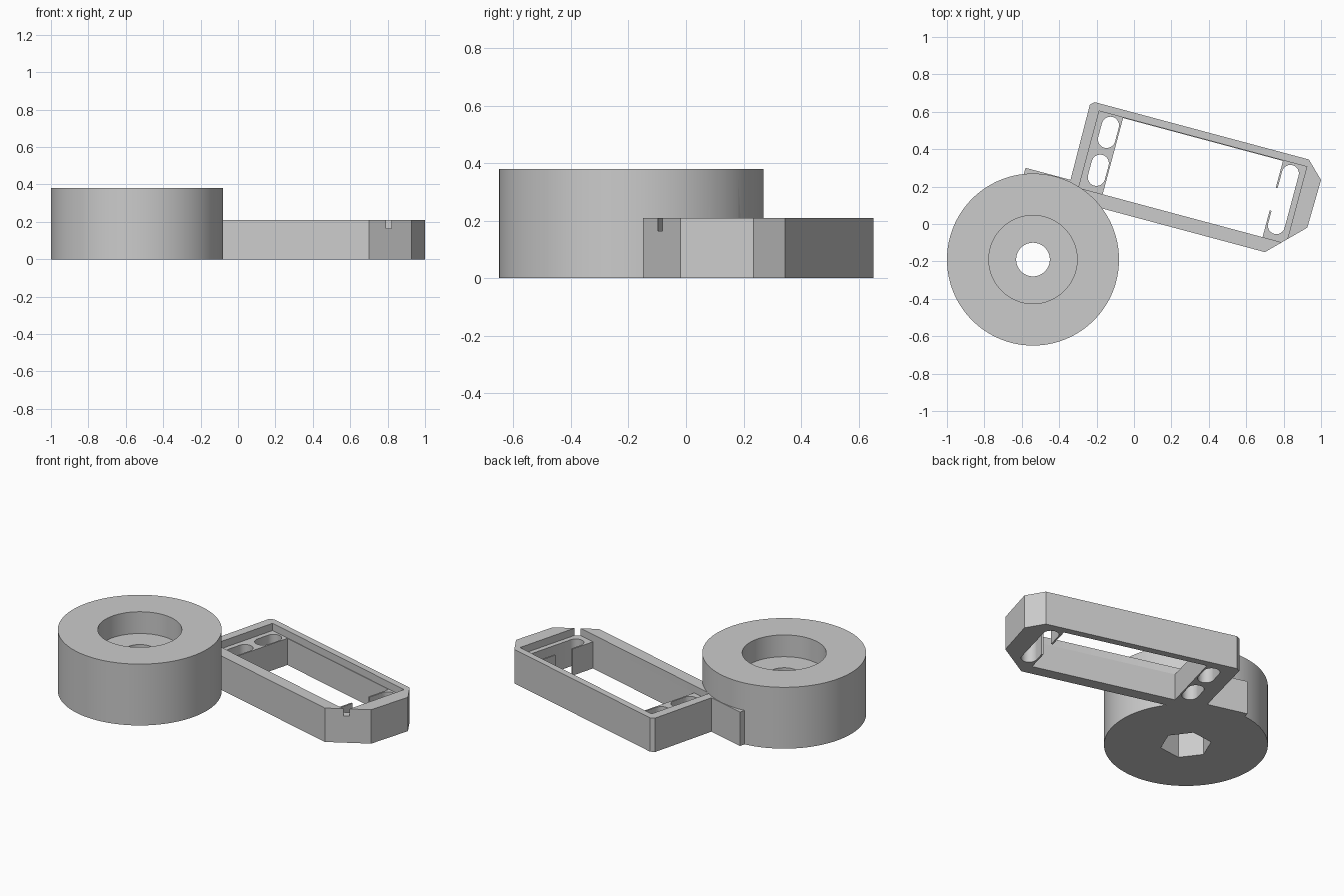
import bpy
import bmesh
from math import sin, cos, pi, radians
from mathutils import Matrix

old = bpy.data.objects.get("Cube")
if old:
    bpy.data.objects.remove(old, do_unlink=True)

grey = bpy.data.materials.new("plain grey")
grey.use_nodes = True
grey.diffuse_color = (0.6, 0.6, 0.6, 1)
grey.node_tree.nodes["Principled BSDF"].inputs["Base Color"].default_value = (0.6, 0.6, 0.6, 1)

TILT = Matrix.Rotation(radians(-15), 4, 'Z')   # the frame lies at an angle
HUB = (-0.54, -0.19)
HEIGHT, SHELF, LOW = 0.21, 0.165, -0.1


def prism(name, points, z0, z1, matrix=None):
    """Extrude a flat outline from z0 to z1."""
    bm = bmesh.new()
    face = bm.faces.new([bm.verts.new((x, y, z0)) for x, y in points])
    top = bmesh.ops.extrude_face_region(bm, geom=[face])["geom"]
    verts = [g for g in top if isinstance(g, bmesh.types.BMVert)]
    bmesh.ops.translate(bm, verts=verts, vec=(0, 0, z1 - z0))
    bmesh.ops.recalc_face_normals(bm, faces=bm.faces)
    if matrix:
        bm.transform(matrix)
    mesh = bpy.data.meshes.new(name)
    bm.to_mesh(mesh)
    bm.free()
    mesh.materials.append(grey)
    obj = bpy.data.objects.new(name, mesh)
    bpy.context.collection.objects.link(obj)
    return obj


def ring(radius, sides, turn=0.0):
    return [(HUB[0] + radius * cos(turn + 2 * pi * i / sides),
             HUB[1] + radius * sin(turn + 2 * pi * i / sides)) for i in range(sides)]


def box(u0, u1, v0, v1):
    return [(u0, v0), (u1, v0), (u1, v1), (u0, v1)]


def slot(u0, u1, v0, v1, steps=16):
    """Outline of a round-ended slot running along v."""
    r, mid = (u1 - u0) / 2, (u0 + u1) / 2
    arc = [pi * i / steps for i in range(steps + 1)]
    return ([(mid + r * cos(a), v1 - r + r * sin(a)) for a in arc]
            + [(mid - r * cos(a), v0 + r - r * sin(a)) for a in arc])


def combine(target, tool, operation):
    """Apply a boolean and discard the tool."""
    mod = target.modifiers.new("combine", 'BOOLEAN')
    mod.operation, mod.object, mod.solver = operation, tool, 'EXACT'
    bpy.context.view_layer.objects.active = target
    bpy.ops.object.modifier_apply(modifier=mod.name)
    bpy.data.objects.remove(tool, do_unlink=True)


# Tray frame with chamfered end and the tangent flap that meets the hub
outline = [(-0.638, 0.036), (0.715, 0.036), (0.90, 0.221), (0.905, 0.486),
           (0.814, 0.575), (-0.371, 0.575), (-0.393, 0.556), (-0.389, 0.14), (-0.638, 0.14)]
frame = prism("frame", outline, 0, HEIGHT, TILT)

# Shallow recess, main opening, end slots and the gap in the thin wall
cuts = [(box(-0.336, 0.813, 0.11, 0.535), SHELF),
        (box(-0.203, 0.682, 0.11, 0.532), LOW),
        (slot(-0.305, -0.212, 0.143, 0.313), LOW),
        (slot(-0.305, -0.212, 0.353, 0.523), LOW),
        (slot(0.692, 0.783, 0.143, 0.523), LOW),
        (box(0.66, 0.73, 0.258, 0.384), LOW)]
for points, z0 in cuts:
    combine(frame, prism("cutter", points, z0, 0.5, TILT), 'DIFFERENCE')

# Round hub joined to the frame, then bored
hub = prism("hub_with_frame", ring(0.46, 128), 0, 0.38)
combine(hub, frame, 'UNION')
for points, z0, z1 in [(ring(0.236, 96), 0.245, 0.5),
                       (ring(0.09, 64), LOW, 0.5),
                       (ring(0.145, 6, radians(7)), LOW, 0.2)]:
    combine(hub, prism("cutter", points, z0, z1), 'DIFFERENCE')

bpy.ops.object.select_all(action='DESELECT')
hub.select_set(True)
bpy.context.view_layer.objects.active = hub
bpy.ops.object.shade_smooth_by_angle(angle=radians(25))
